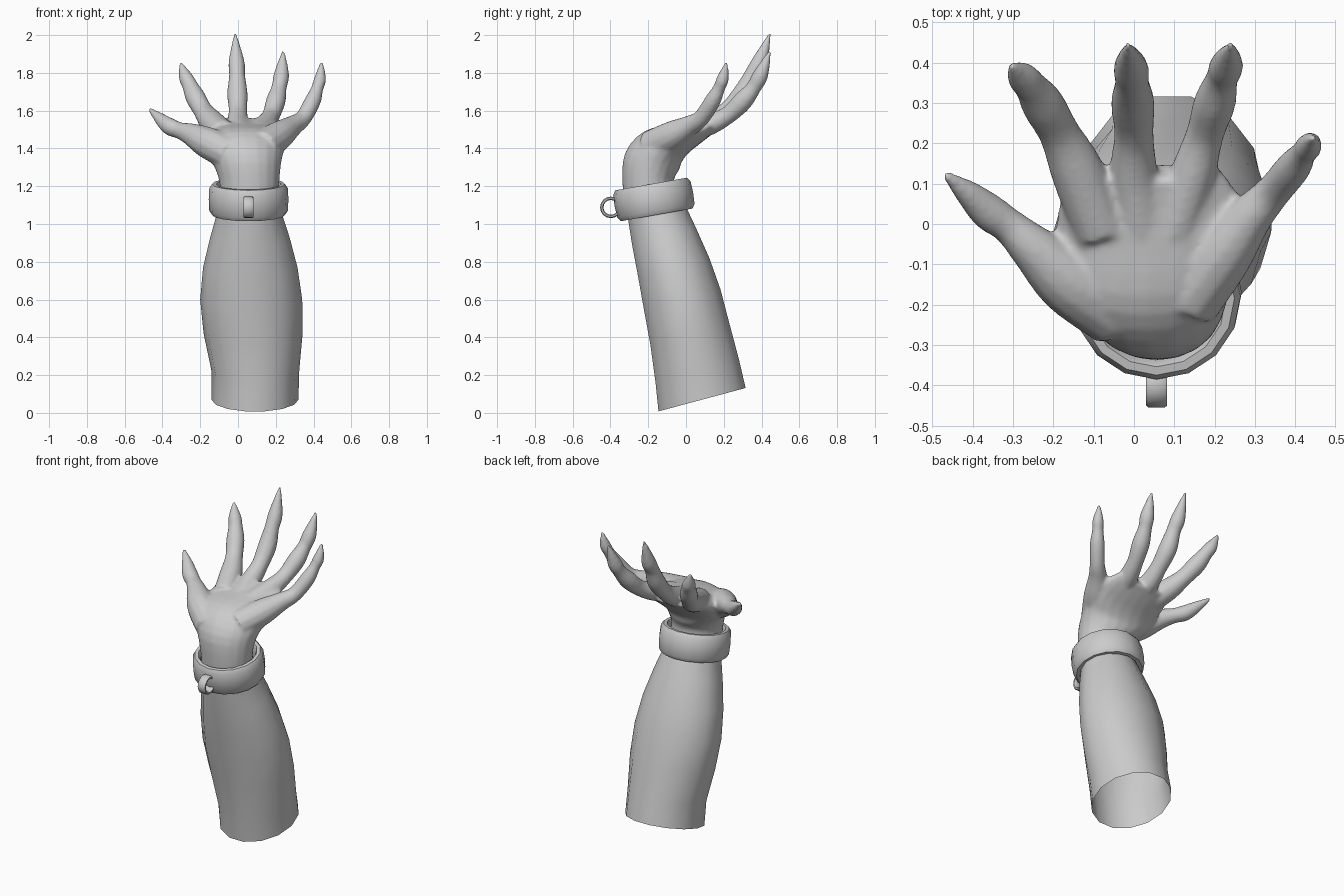
import bpy, bmesh, math
from mathutils import Vector, Matrix

if "Cube" in bpy.data.objects:
    bpy.data.objects.remove(bpy.data.objects["Cube"])


def add_rings(bm, rings, caps):
    """Bridge a list of point rings into a tube."""
    vr = [[bm.verts.new(p) for p in r] for r in rings]
    n = len(vr[0])
    for a, b in zip(vr, vr[1:]):
        for i in range(n):
            j = (i + 1) % n
            bm.faces.new((a[i], a[j], b[j], b[i]))
    if caps:
        bm.faces.new(vr[0][::-1])
        bm.faces.new(vr[-1])


def section(cx, cy, cz, hw, ht, deg, n):
    """Elliptical limb section; deg leans its axis from +z towards +y."""
    a = math.radians(deg)
    u, v = Vector((1, 0, 0)), Vector((0, math.cos(a), -math.sin(a)))
    return [Vector((cx, cy, cz)) + u * hw * math.cos(t) + v * ht * math.sin(t)
            for t in (2 * math.pi * i / n for i in range(n))]


def smooth_path(pts, steps=4):
    """Catmull-Rom through tuples."""
    p = [Vector(q) for q in pts]
    p = [2 * p[0] - p[1]] + p + [2 * p[-1] - p[-2]]
    out = []
    for a, b, c, d in zip(p, p[1:], p[2:], p[3:]):
        for k in range(steps):
            t = k / steps
            out.append(0.5 * (2 * b + (c - a) * t + (2 * a - 5 * b + 4 * c - d) * t * t
                              + (3 * b - a - 3 * c + d) * t ** 3))
    return out + [p[-2]]


def add_finger(bm, pts):
    path = smooth_path(pts)
    rings = []
    for i, q in enumerate(path):
        d = (path[min(i + 1, len(path) - 1)] - path[max(i - 1, 0)]).to_3d()
        rot = d.to_track_quat('Z', 'Y')
        r = max(q[3], 0.008)
        rings.append([q.to_3d() + rot @ Vector((r * math.cos(t), r * math.sin(t), 0))
                      for t in (2 * math.pi * k / 12 for k in range(12))])
    add_rings(bm, rings, True)


def finish(bm, name):
    bmesh.ops.recalc_face_normals(bm, faces=bm.faces)
    me = bpy.data.meshes.new(name)
    bm.to_mesh(me)
    bm.free()
    ob = bpy.data.objects.new(name, me)
    bpy.context.collection.objects.link(ob)
    bpy.context.view_layer.objects.active = ob
    bpy.ops.object.select_all(action='DESELECT')
    ob.select_set(True)
    bpy.ops.object.shade_smooth_by_angle(angle=math.radians(40))
    return ob


def lathe(name, profile, n, matrix):
    """Closed (radius, height) profile spun about z."""
    bm = bmesh.new()
    rings = [[matrix @ Vector((r * math.cos(t), r * math.sin(t), z))
              for t in (2 * math.pi * i / n for i in range(n))] for r, z in profile]
    add_rings(bm, rings + rings[:1], False)
    bmesh.ops.remove_doubles(bm, verts=bm.verts, dist=1e-5)
    return finish(bm, name)


# Forearm: open tube leaning back
bm = bmesh.new()
arm = [(.09, .085, .07, .23, .245), (.092, .06, .22, .232, .235),
       (.08, .02, .42, .262, .222), (.07, -.02, .6, .27, .215),
       (.065, -.065, .77, .25, .2), (.063, -.115, .93, .21, .18),
       (.06, -.155, 1.06, .17, .16), (.06, -.19, 1.16, .155, .14)]
add_rings(bm, [section(*s, -15, 14) for s in arm], False)
finish(bm, "forearm")

# Hand: palm and fingers fused into one skin
bm = bmesh.new()
palm = [(.06, -.19, 1.12, .155, .14, -10), (.06, -.2, 1.23, .16, .137, -2),
        (.045, -.18, 1.33, .185, .15, 18), (.025, -.125, 1.405, .225, .13, 40),
        (.04, -.035, 1.45, .235, .09, 60), (.04, .06, 1.49, .225, .062, 66),
        (.03, .13, 1.525, .19, .045, 62)]
add_rings(bm, [section(*s, 20) for s in smooth_path(palm, 3)], True)
fingers = [
    # thumb
    [(-.04, -.22, 1.37, .09), (-.16, -.14, 1.43, .085), (-.25, -.06, 1.475, .06),
     (-.31, -.005, 1.495, .045), (-.36, .03, 1.515, .047), (-.41, .075, 1.555, .034),
     (-.47, .125, 1.61, .01)],
    # index
    [(-.08, -.02, 1.48, .07), (-.14, .13, 1.54, .067), (-.185, .225, 1.6, .052),
     (-.225, .295, 1.67, .054), (-.255, .34, 1.735, .042), (-.278, .365, 1.78, .038),
     (-.305, .393, 1.855, .009)],
    # middle
    [(.02, -.02, 1.48, .06), (0, .12, 1.53, .06), (0, .22, 1.6, .05),
     (-.003, .3, 1.69, .055), (-.005, .35, 1.79, .043), (-.008, .39, 1.86, .043),
     (-.015, .445, 2.01, .008)],
    # ring
    [(.1, -.02, 1.48, .06), (.145, .12, 1.525, .058), (.175, .22, 1.575, .048),
     (.2, .3, 1.65, .053), (.218, .36, 1.725, .041), (.23, .395, 1.79, .042),
     (.24, .445, 1.915, .009)],
    # little
    [(.13, -.19, 1.41, .085), (.22, -.07, 1.47, .078), (.29, .02, 1.52, .056),
     (.345, .08, 1.56, .045), (.395, .14, 1.65, .044), (.42, .175, 1.72, .033),
     (.435, .195, 1.77, .033), (.443, .215, 1.86, .008)]]
for f in fingers:
    add_finger(bm, f)
hand = finish(bm, "hand")
hand.modifiers.clear()
rm = hand.modifiers.new("fuse", 'REMESH')
rm.mode = 'VOXEL'
rm.voxel_size = 0.009
rm.use_smooth_shade = True
sm = hand.modifiers.new("soften", 'SMOOTH')
sm.factor = 0.5
sm.iterations = 10

# Cuff around the wrist
tilt = Matrix.Translation((.056, -.17, 1.13)) @ Matrix.Rotation(math.radians(10), 4, 'X')
cuff = [(.16, -.06), (.172, -.083), (.193, -.083), (.208, -.06),
        (.211, 0), (.208, .06), (.193, .083), (.172, .083), (.16, .06)]
lathe("cuff", cuff, 16, tilt)

# Small loop on the cuff front
spin = Matrix.Translation((.056, -.398, 1.088)) @ Matrix.Rotation(math.pi / 2, 4, 'Y')
lathe("cuff_loop", [(.039, -.02), (.044, -.026), (.052, -.026), (.057, -.02),
                    (.057, .02), (.052, .026), (.044, .026), (.039, .02)], 16, spin)
